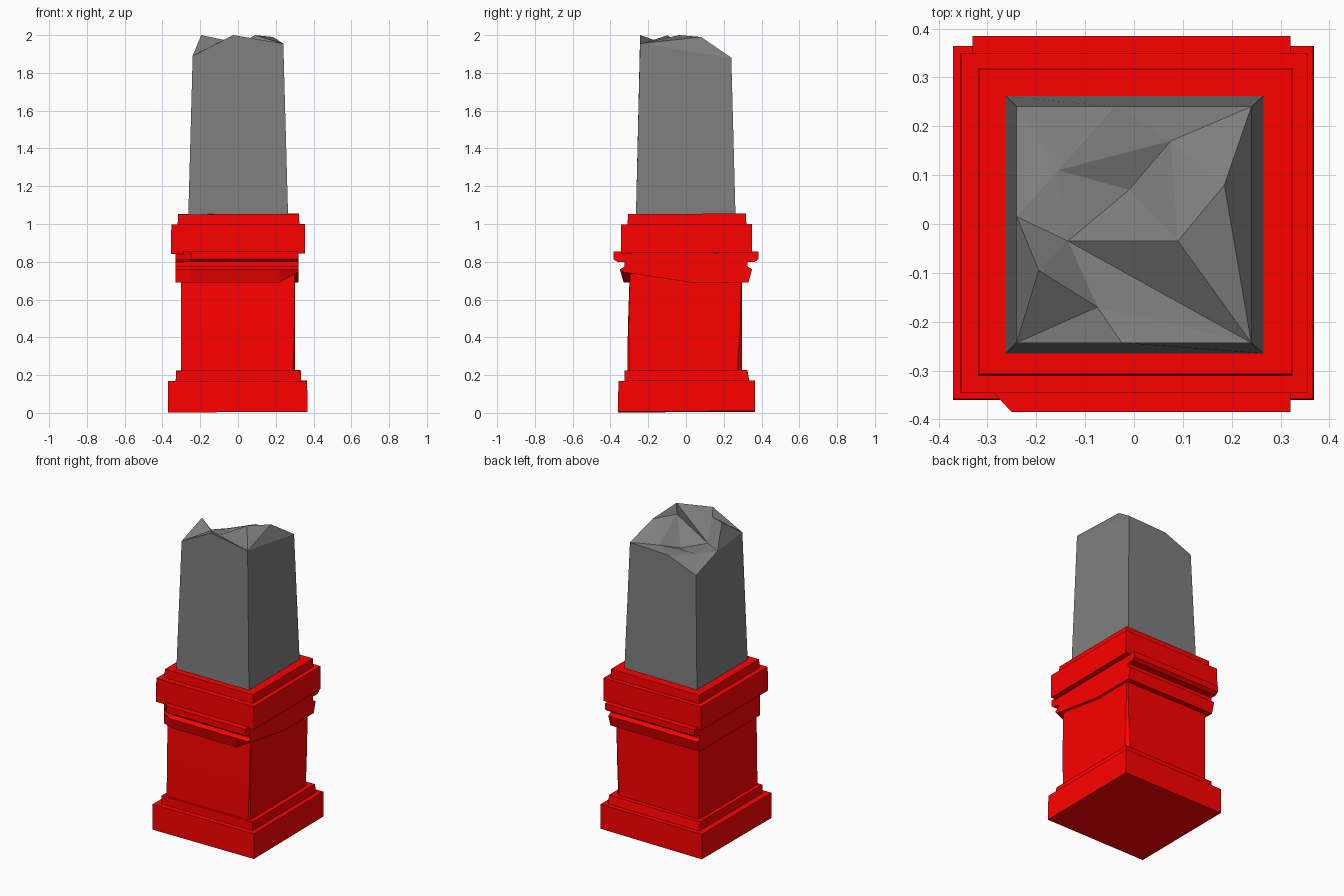
import bpy, bmesh

if "Cube" in bpy.data.objects:
    bpy.data.objects.remove(bpy.data.objects["Cube"])


def material(name, colour):
    m = bpy.data.materials.new(name)
    m.diffuse_color = (*colour, 1)
    m.use_nodes = True
    m.node_tree.nodes["Principled BSDF"].inputs["Base Color"].default_value = m.diffuse_color
    return m


red = material("red_paint", (1, 0, 0))
stone = material("dark_stone", (.212, .212, .212))


def make(name, verts, faces, mat):
    me = bpy.data.meshes.new(name)
    bm = bmesh.new()
    vs = [bm.verts.new(v) for v in verts]
    for f in faces:
        bm.faces.new([vs[i] for i in f])
    bmesh.ops.recalc_face_normals(bm, faces=bm.faces)
    bm.to_mesh(me)
    bm.free()
    ob = bpy.data.objects.new(name, me)
    bpy.context.collection.objects.link(ob)
    me.materials.append(mat)
    return ob


def loft(name, sections, mat):
    # skin a stack of equal-length closed sections and cap both ends
    n = len(sections[0])
    verts = [p for s in sections for p in s]
    faces = [list(range(n)), list(range(len(verts) - n, len(verts)))]
    for k in range(len(sections) - 1):
        for i in range(n):
            j = (i + 1) % n
            faces.append((k * n + i, k * n + j, (k + 1) * n + j, (k + 1) * n + i))
    return make(name, verts, faces, mat)


def rect(x0, x1, y0, y1, z, tilt=0.0):
    return [(x0, y0, z - tilt), (x1, y0, z), (x1, y1, z + tilt), (x0, y1, z)]


# Stepped base and cap slabs, each slightly uneven like worn stone
slabs = [
    ("plinth", (-.37, .368, -.36, .364, .006), (-.37, .366, -.358, .364, .17)),
    ("plinth_step", (-.33, .335, -.325, .335, .165), (-.328, .332, -.325, .325, .225)),
    ("cap_slab", (-.355, .355, -.345, .35, .845), (-.353, .355, -.345, .35, .998)),
    ("cap_step", (-.32, .325, -.31, .32, .99), (-.317, .323, -.307, .317, 1.053)),
]
for name, a, b in slabs:
    loft(name, [rect(*a, tilt=.004), rect(*b, tilt=.002)], red)


# Die block, with the right-hand corners chipped towards the bottom
def die(z, c, f, y0):
    return [(-.302, y0, z), (.302 - f, y0, z), (.302, y0 + f, z),
            (.302, .297 - c, z), (.302 - c, .297, z), (-.302, .297, z)]


loft("die_block", [die(.22, .024, .012, -.31), die(.45, .012, .004, -.308),
                   die(.74, .003, .003, -.298), die(.85, .003, .003, -.298)], red)

# Moulding running along x, chipped at the front left and front lower right
prof = [(.385, .855), (.385, .815), (.365, .80), (.325, .80), (.325, .775),
        (.35, .76), (.33, .69)]


def station(x, front=1.0, lift=0.0):
    back = [(x, y, z) for y, z in prof]
    fr = [(x, -min(y, front), z) for y, z in prof]
    if lift:
        fr[-1] = (x, -.33, .69 + lift)
    return back + [(x, .03, .69)] + fr[::-1]


loft("moulding", [station(-.33, .30), station(-.25), station(.22),
                  station(.32, lift=.055)], red)

# Broken tapered shaft: rough top points A..O, then the four foot corners
top = dict(A=(-.24, .24, 1.79), B=(-.04, .24, 1.87), C=(.24, .24, 1.88),
           D=(.075, .17, 1.88), E=(-.155, .11, 1.86), F=(-.01, .07, 1.845),
           G=(.185, .08, 1.99), H=(.09, -.035, 2.0), I=(-.135, -.035, 1.87),
           J=(-.24, .015, 1.865), K=(-.195, -.095, 2.0), L=(-.075, -.17, 1.975),
           M=(-.025, -.243, 2.0), N=(.24, -.243, 1.955), O=(-.24, -.243, 1.89))
foot = dict(p=(-.263, -.265, 1.05), q=(.265, -.265, 1.05),
            r=(.265, .262, 1.05), s=(-.263, .262, 1.05))
pts = {**top, **foot}
idx = {k: i for i, k in enumerate(pts)}
words = ("AEB BED BDC AJE JIE EIF EFD FIH FHD DHG DGC GHN CGN HIN ILN LMN "
         "IJK IKL KJO KOL LOM pqNMO qrCN rsABC spOJA srqp").split()
make("broken_shaft", list(pts.values()), [[idx[c] for c in w] for w in words], stone)
